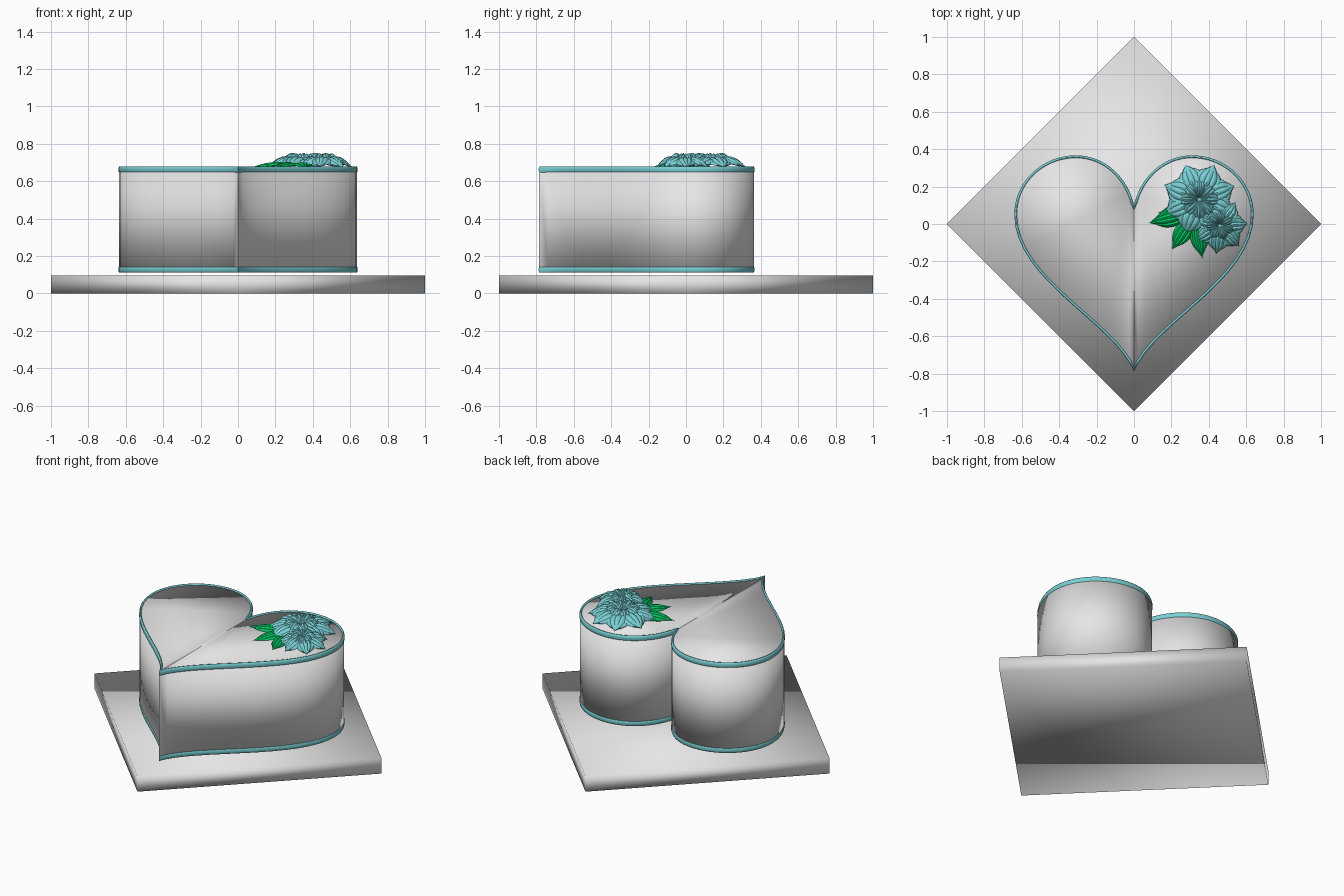
import bpy, bmesh, math
from mathutils import Vector, Matrix
from mathutils.geometry import interpolate_bezier

if "Cube" in bpy.data.objects:
    bpy.data.objects.remove(bpy.data.objects["Cube"])


def material(name, rgb):
    m = bpy.data.materials.new(name)
    m.use_nodes = True
    m.diffuse_color = (*rgb, 1)
    m.node_tree.nodes["Principled BSDF"].inputs["Base Color"].default_value = (*rgb, 1)
    return m


white = material("icing white", (0.8, 0.8, 0.81))
teal = material("icing teal", (0.19, 0.62, 0.65))
green = material("leaf green", (0.0, 0.56, 0.12))


def finish(name, bm, mat, sharp=None, mirror=False):
    bmesh.ops.recalc_face_normals(bm, faces=bm.faces)
    me = bpy.data.meshes.new(name)
    bm.to_mesh(me)
    bm.free()
    me.materials.append(mat)
    me.shade_smooth()
    if sharp:
        me.set_sharp_from_angle(angle=math.radians(sharp))
    ob = bpy.data.objects.new(name, me)
    bpy.context.collection.objects.link(ob)
    if mirror:
        mod = ob.modifiers.new("mirror", "MIRROR")
        mod.use_mirror_merge = False
    return ob


def prism(bm, outline, z0, z1):
    face = bm.faces.new([bm.verts.new((x, y, z0)) for x, y in outline])
    top = bmesh.ops.extrude_face_region(bm, geom=[face])
    verts = [g for g in top["geom"] if isinstance(g, bmesh.types.BMVert)]
    bmesh.ops.translate(bm, verts=verts, vec=(0, 0, z1 - z0))


# Half heart outline, from the notch round the lobe to the point
spans = [((0, .085), (.03, .25), (.16, .364), (.31, .364)),
         ((.31, .364), (.49, .364), (.637, .225), (.637, .05)),
         ((.637, .05), (.637, -.30), (.10, -.53), (0, -.785))]
path = []
for s in spans:
    pts = interpolate_bezier(*[Vector(p) for p in s], 17)
    path += pts if not path else pts[1:]

# Board, turned so a corner faces forward
bm = bmesh.new()
prism(bm, [(0, -1), (1, 0), (0, 1), (-1, 0)], 0, 0.095)
finish("cake_board", bm, white)

# Cake body
bm = bmesh.new()
prism(bm, path, 0.112, 0.672)
bmesh.ops.delete(bm, geom=[f for f in bm.faces if all(abs(v.co.x) < 1e-5 for v in f.verts)],
                 context="FACES_ONLY")
finish("heart_cake", bm, white, mirror=True)


# Rounded piping along the heart edge
def piping(name, z):
    bm = bmesh.new()
    rings = []
    last = len(path) - 1
    for i, p in enumerate(path):
        t = path[min(i + 1, last)] - path[max(i - 1, 0)]
        out = Vector((-t.y, t.x)).normalized()
        if i in (0, last):
            out = Vector((0, 1 if i == 0 else -1))
        ring = []
        for k in range(10):
            a = math.tau * k / 10
            q = p + out * (0.0075 * math.cos(a) - 0.0045)
            ring.append(bm.verts.new((max(q.x, 0), q.y, z + 0.018 * math.sin(a))))
        rings.append(ring)
    for a, b in zip(rings, rings[1:]):
        for k in range(10):
            bm.faces.new((a[k], a[k - 1], b[k - 1], b[k]))
    finish(name, bm, teal, mirror=True)


piping("top_piping", 0.662)
piping("bottom_piping", 0.128)


# One ribbed blade: a petal or leaf lying along +x, arched upward
def blade(bm, place, length, width, lift, ribs, base):
    nu, nv = 10, ribs * 4
    grid = []
    for i in range(nu + 1):
        u = i / nu
        half = width * (0.12 * (1 - u) + math.sin(math.pi * u ** 1.25) ** 0.8) if u < 1 else 0.001
        row = []
        for j in range(nv + 1):
            v = 2 * j / nv - 1
            rib = abs(math.sin(math.pi * ribs * j / nv))
            swell = math.sin(math.pi * u)
            z = base * (1 - u) + swell * (lift * (1 - 0.6 * v * v) + 0.008 * rib)
            reach = length * u * (1 - 0.10 * v * v * u)
            row.append(bm.verts.new(place @ Vector((reach, v * half, z))))
        grid.append(row)
    for a, b in zip(grid, grid[1:]):
        for j in range(nv):
            bm.faces.new((a[j], b[j], b[j + 1], a[j + 1]))


def place_at(x, y, z, degrees):
    return Matrix.Translation((x, y, z)) @ Matrix.Rotation(math.radians(degrees), 4, "Z")


# Flower: outer petals, shorter inner petals and a small centre
def flower(name, x, y, radius, count, turn):
    bm = bmesh.new()
    for layer, (size, z, lift) in enumerate([(1, 0.676, 0.042), (0.62, 0.69, 0.045)]):
        for k in range(count):
            spin = turn + 360 * (k + layer / 2) / count
            blade(bm, place_at(x, y, z + 0.003 * (k % 2), spin), radius * size,
                  radius * size * 0.36, lift, 5, 0.012)
    bmesh.ops.create_uvsphere(bm, u_segments=12, v_segments=6, radius=0.016,
                              matrix=Matrix.Translation((x, y, 0.705)))
    finish(name, bm, teal, 35)


flower("large_flower", 0.35, 0.13, 0.205, 8, 22)
flower("small_flower", 0.46, -0.01, 0.15, 7, 5)

# Leaves fanned out under the flowers
bm = bmesh.new()
for tip in [(.075, .005), (.20, -.14), (.365, -.185), (.13, .06)]:
    root = Vector((.33, .06))
    d = Vector(tip) - root
    blade(bm, place_at(root.x, root.y, 0.675, math.degrees(math.atan2(d.y, d.x))),
          d.length, 0.045, 0.018, 4, 0.005)
finish("leaves", bm, green, 35)
